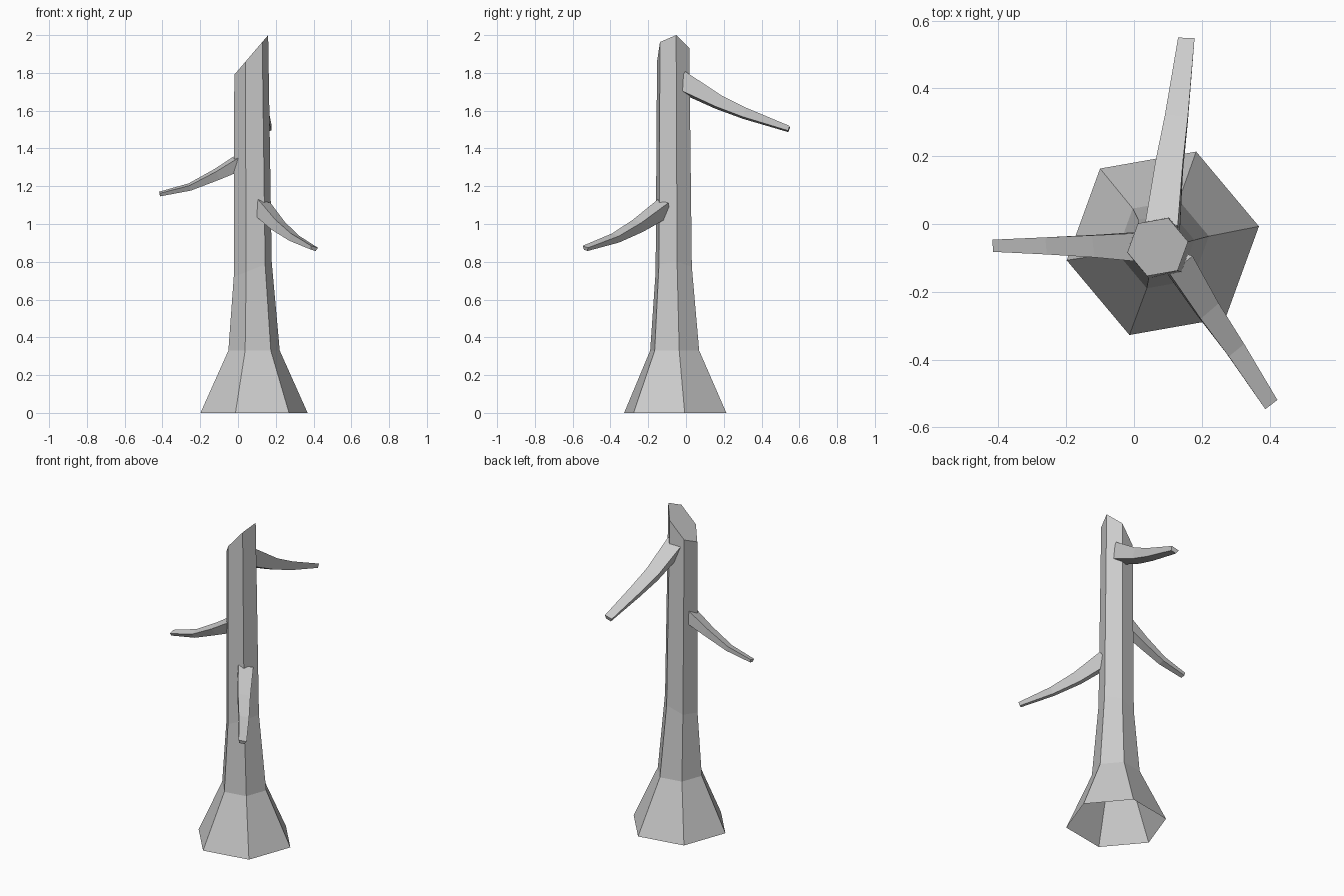
import bpy, bmesh, math
from mathutils import Vector

cube = bpy.data.objects.get("Cube")
if cube:
    bpy.data.objects.remove(cube, do_unlink=True)

grey = bpy.data.materials.new("weathered_grey")
grey.use_nodes = True
COLOUR = (0.6, 0.6, 0.6, 1)
grey.diffuse_color = COLOUR
grey.node_tree.nodes["Principled BSDF"].inputs["Base Color"].default_value = COLOUR


def loft(name, rings, cap_start):
    """Skin a list of equal-length point rings, closing the far end."""
    bm = bmesh.new()
    loops = [[bm.verts.new(p) for p in ring] for ring in rings]
    for a, b in zip(loops, loops[1:]):
        n = len(a)
        for i in range(n):
            j = (i + 1) % n
            bm.faces.new((a[i], a[j], b[j], b[i]))
    bm.faces.new(loops[-1])
    if cap_start:
        bm.faces.new(loops[0][::-1])
    bmesh.ops.recalc_face_normals(bm, faces=bm.faces)
    mesh = bpy.data.meshes.new(name)
    bm.to_mesh(mesh)
    bm.free()
    mesh.materials.append(grey)
    obj = bpy.data.objects.new(name, mesh)
    bpy.context.collection.objects.link(obj)


def trunk_ring(cx, cy, z, radius, slope):
    """Hexagon whose plane rises towards +x."""
    ring = []
    for i in range(6):
        a = math.radians(10 + 60 * i)
        dx = radius * math.cos(a)
        ring.append((cx + dx, cy + radius * math.sin(a), z + slope * dx))
    return ring


def branch(name, stations):
    """Tapered four-sided branch; each station is centre, width, depth."""
    centres = [Vector(s[0]) for s in stations]
    rings = []
    for i, (_, width, depth) in enumerate(stations):
        c = centres[i]
        tangent = (centres[min(i + 1, len(centres) - 1)] - centres[max(i - 1, 0)]).normalized()
        side = tangent.cross(Vector((0, 0, 1))).normalized()
        up = side.cross(tangent)
        roll = math.radians(14)
        s = side * math.cos(roll) + up * math.sin(roll)
        u = up * math.cos(roll) - side * math.sin(roll)
        w, d = width / 2, depth / 2
        rings.append([c + s * w + u * d, c - s * w + u * d,
                      c - s * w * 0.7 - u * d, c + s * w * 0.7 - u * d])
    loft(name, rings, True)


# Trunk: flared foot, straight stem, slanted broken top, open underneath
loft("trunk", [trunk_ring(0.085, -0.057, 0, 0.288, 0),
               trunk_ring(0.085, -0.06, 0.33, 0.138, 0),
               trunk_ring(0.078, -0.065, 0.76, 0.102, 0.4),
               trunk_ring(0.07, -0.068, 1.895, 0.091, 1.17)], False)

# Three drooping branches, rooted inside the trunk
branch("back_branch", [((0.09, -0.03, 1.755), 0.1, 0.1),
                       ((0.11, 0.17, 1.645), 0.083, 0.065),
                       ((0.13, 0.31, 1.585), 0.07, 0.05),
                       ((0.157, 0.545, 1.502), 0.05, 0.025)])
branch("right_branch", [((0.02, -0.06, 1.33), 0.085, 0.075),
                        ((-0.11, -0.06, 1.262), 0.067, 0.05),
                        ((-0.255, -0.061, 1.195), 0.052, 0.03),
                        ((-0.415, -0.062, 1.158), 0.037, 0.018)])
branch("front_branch", [((0.12, -0.11, 1.085), 0.088, 0.085),
                        ((0.21, -0.25, 0.99), 0.072, 0.06),
                        ((0.295, -0.37, 0.925), 0.06, 0.04),
                        ((0.402, -0.532, 0.87), 0.046, 0.02)])
